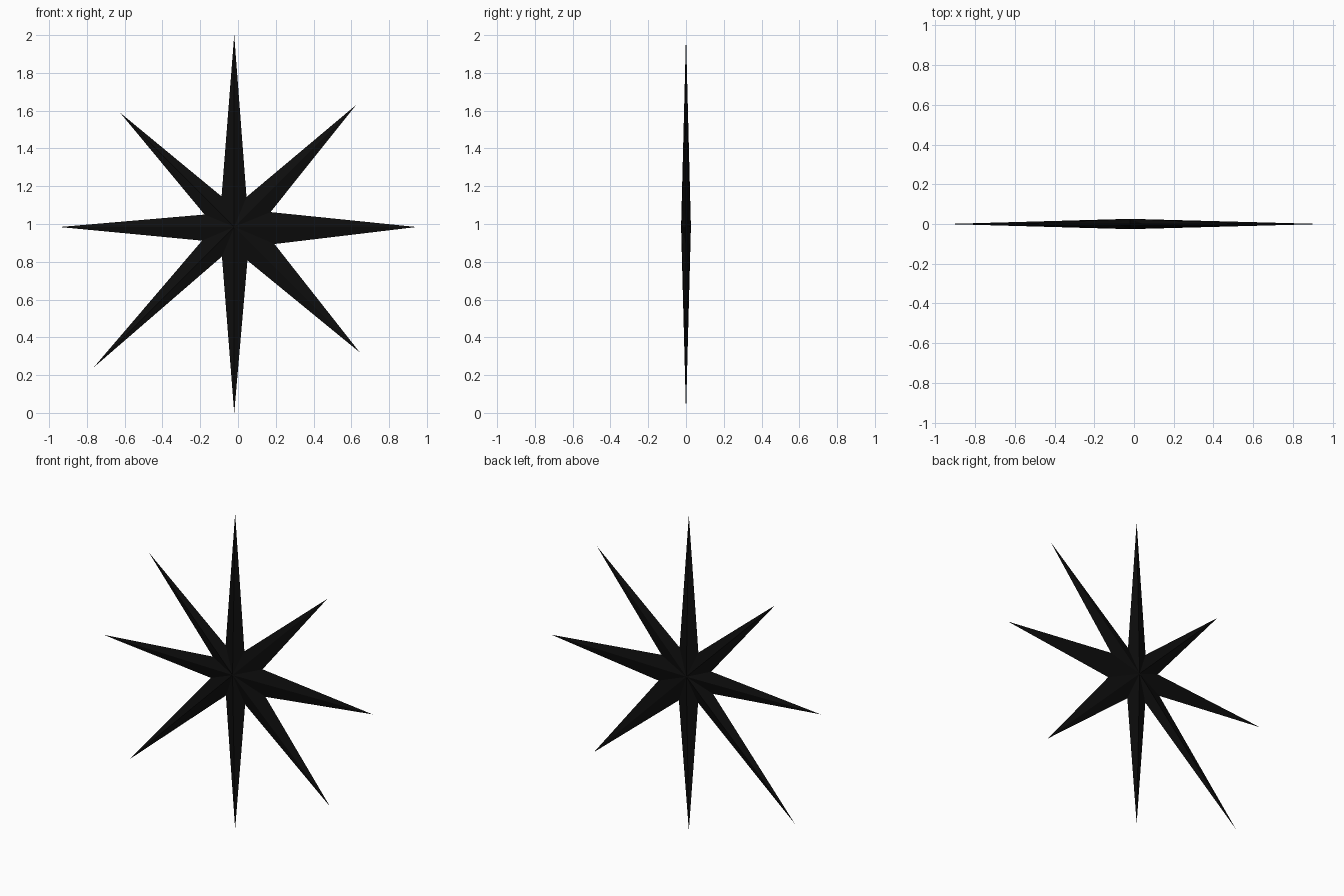
import bpy, bmesh

if "Cube" in bpy.data.objects:
    bpy.data.objects.remove(bpy.data.objects["Cube"])

# Hub of the star and half its thickness
HUB_X, HUB_Z, HALF = -0.02, 0.985, 0.026

# Outline in x, z: tip, then the valley clockwise after it
OUTLINE = [
    (-0.02, 2.0), (0.045, 1.143),
    (0.625, 1.63), (0.172, 1.063),
    (0.945, 0.984), (0.193, 0.894),
    (0.645, 0.32), (0.05, 0.807),
    (-0.02, 0.0), (-0.085, 0.828),
    (-0.765, 0.24), (-0.19, 0.912),
    (-0.945, 0.984), (-0.177, 1.05),
    (-0.625, 1.59), (-0.087, 1.146),
]

# Faceted star: the outline fanned to a front and a back peak
bm = bmesh.new()
rim = [bm.verts.new((x, 0, z)) for x, z in OUTLINE]
for y in (-HALF, HALF):
    peak = bm.verts.new((HUB_X, y, HUB_Z))
    for i, v in enumerate(rim):
        bm.faces.new((v, rim[(i + 1) % len(rim)], peak))
bmesh.ops.recalc_face_normals(bm, faces=bm.faces)

mesh = bpy.data.meshes.new("eight_point_star")
bm.to_mesh(mesh)
bm.free()
star = bpy.data.objects.new("eight_point_star", mesh)
bpy.context.collection.objects.link(star)

# Black finish
black = bpy.data.materials.new("black")
black.diffuse_color = (0.004, 0.004, 0.004, 1)
black.use_nodes = True
black.node_tree.nodes["Principled BSDF"].inputs["Base Color"].default_value = black.diffuse_color
mesh.materials.append(black)
